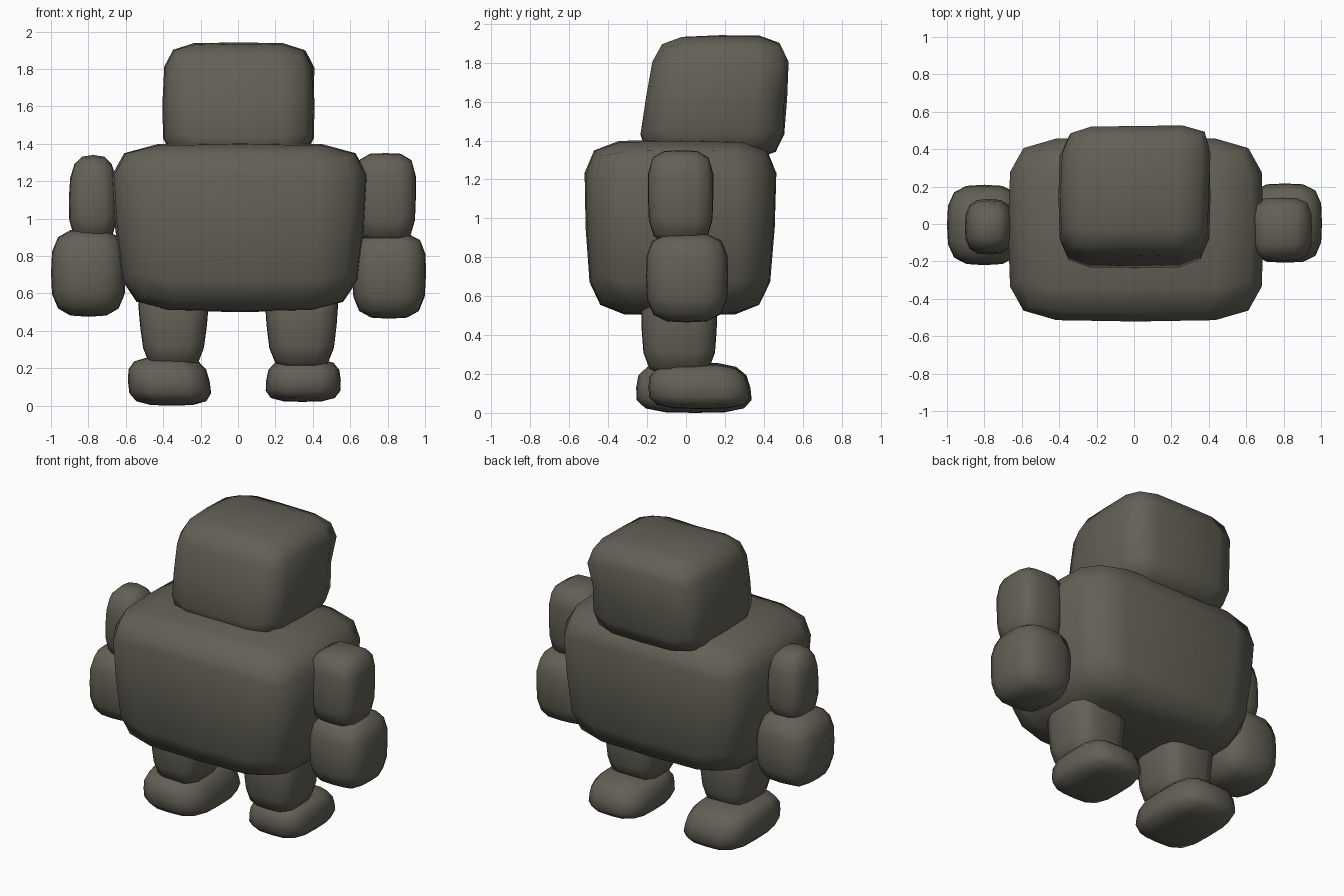
import bpy, bmesh
from mathutils import Vector

old = bpy.data.objects.get("Cube")
if old:
    bpy.data.objects.remove(old, do_unlink=True)

stone = bpy.data.materials.new("stone_grey")
stone.use_nodes = True
colour = (0.125, 0.118, 0.092, 1)
stone.diffuse_color = colour
stone.node_tree.nodes["Principled BSDF"].inputs["Base Color"].default_value = colour


def boulder(name, low, high, power=4, spread=0.5, base=(1, 1), top=(1, 1),
            lean=(0, 0), pulls=()):
    """Rounded block between two corners; spread places the inner edge loops,
    base and top scale the ends in x and y, lean shifts the top,
    pulls drag nearby points."""
    low, high = Vector(low), Vector(high)
    centre, half = (low + high) / 2, (high - low) / 2
    bm = bmesh.new()
    bmesh.ops.create_cube(bm, size=2)
    bmesh.ops.subdivide_edges(bm, edges=bm.edges[:], cuts=3, use_grid_fill=True)
    for v in bm.verts:
        p = Vector(c * spread * 2 if abs(c) < 0.9 else c for c in v.co)
        p /= sum(abs(c) ** power for c in p) ** (1 / power)
        height = (p.z + 1) / 2
        for i in range(2):
            p[i] = p[i] * (base[i] + (top[i] - base[i]) * height) + lean[i] * p.z
        v.co = centre + Vector(a * b for a, b in zip(p, half))
        start = v.co.copy()
        for spot, move, reach in pulls:
            d = (start - Vector(spot)).length
            v.co += Vector(move) * max(0, 1 - d / reach)
    bmesh.ops.recalc_face_normals(bm, faces=bm.faces[:])
    mesh = bpy.data.meshes.new(name)
    bm.to_mesh(mesh)
    bm.free()
    mesh.materials.append(stone)
    mesh.shade_smooth()
    obj = bpy.data.objects.new(name, mesh)
    bpy.context.collection.objects.link(obj)


# Body and head
boulder("torso", (-0.7, -0.55, 0.5), (0.72, 0.49, 1.405), power=5.3, spread=0.63,
        base=(0.88, 0.89), top=(1, 0.98), lean=(0, 0.005))
boulder("head", (-0.41, -0.24, 1.3), (0.415, 0.53, 1.945), power=5, spread=0.6,
        base=(1, 1), top=(0.97, 0.9), lean=(0, 0.05),
        pulls=[((0.32, 0.46, 1.83), (0.035, 0.04, -0.01), 0.22),
               ((-0.32, 0.46, 1.83), (0.01, 0.03, 0.0), 0.22),
               ((0, 0.5, 1.78), (0, 0.02, 0), 0.3),
               ((0, -0.15, 1.86), (0, 0.03, -0.01), 0.5)])

# Arms
boulder("left_upper_arm", (0.62, -0.2, 0.87), (0.955, 0.145, 1.35), base=(0.95, 0.95))
boulder("right_upper_arm", (-0.91, -0.17, 0.87), (-0.64, 0.14, 1.34), power=3,
        top=(0.92, 0.92))
boulder("left_forearm", (0.605, -0.21, 0.465), (1.01, 0.22, 0.925), power=3.6,
        base=(0.95, 0.97))
boulder("right_forearm", (-1.0, -0.22, 0.475), (-0.6, 0.21, 0.945), power=3.3)

# Legs
boulder("left_leg", (0.13, -0.24, 0.19), (0.55, 0.17, 0.66), base=(0.78, 0.88))
boulder("right_leg", (-0.55, -0.24, 0.19), (-0.14, 0.17, 0.66), base=(0.74, 0.88))

# Feet
boulder("left_foot", (0.14, -0.21, 0.02), (0.56, 0.34, 0.25), power=3.5,
        top=(0.9, 0.88), lean=(0.02, -0.05))
boulder("right_foot", (-0.6, -0.275, 0), (-0.14, 0.35, 0.26), power=3.5,
        top=(0.9, 0.88), lean=(-0.07, -0.03))
